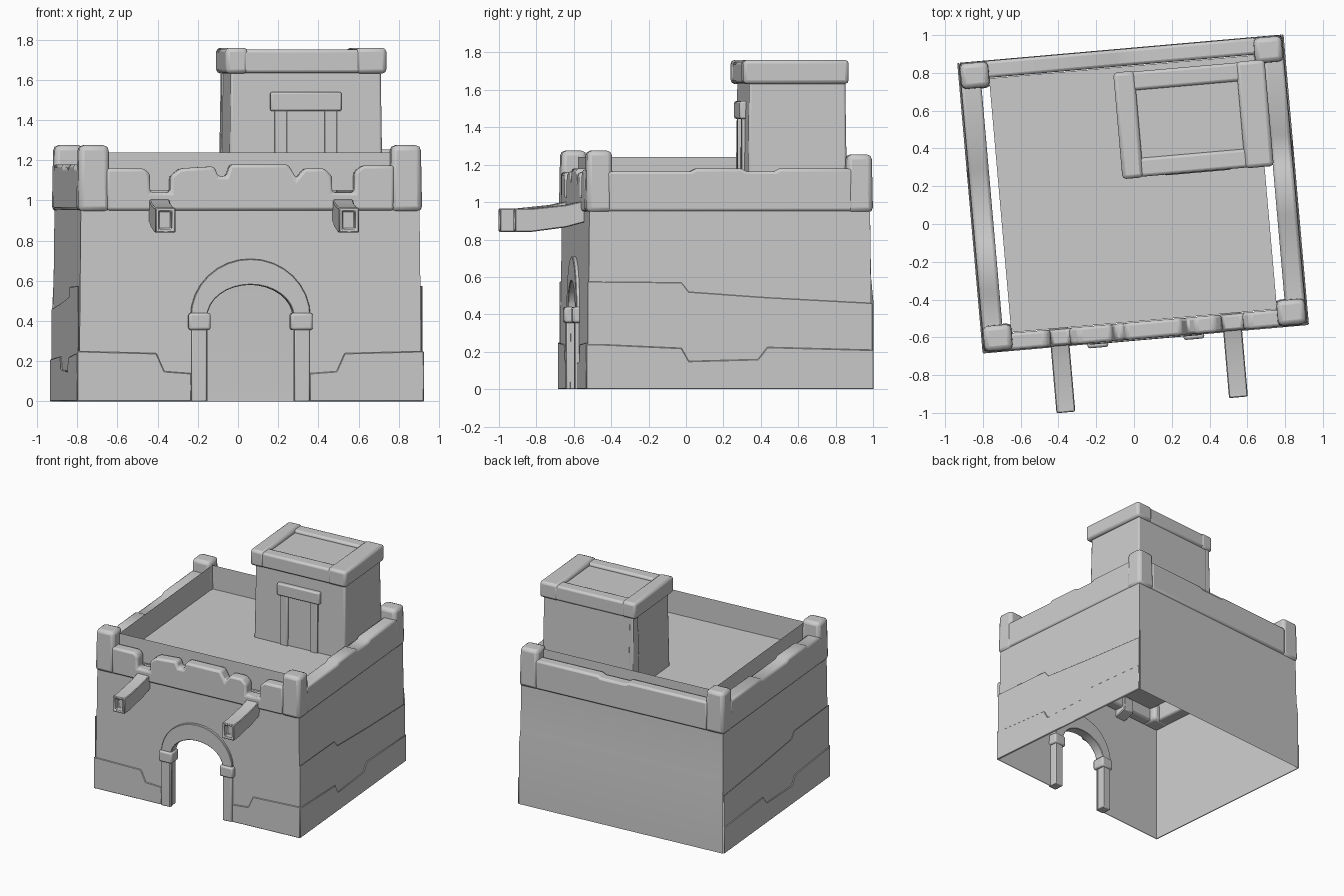
import bpy, bmesh, math
from mathutils import Matrix

cube = bpy.data.objects.get("Cube")
if cube:
    bpy.data.objects.remove(cube, do_unlink=True)

# One stone grey for everything
stone = bpy.data.materials.new("stone_grey")
stone.use_nodes = True
GREY = (0.6, 0.6, 0.6, 1)
stone.diffuse_color = GREY
stone.node_tree.nodes["Principled BSDF"].inputs["Base Color"].default_value = GREY

# The whole building is turned slightly about z
FRAME = Matrix.Translation((-0.005, 0.16, 0)) @ Matrix.Rotation(math.radians(5), 4, 'Z')
made = []


def finish(name, bm, bevel=0, segments=2, fix=True):
    if fix:
        bmesh.ops.recalc_face_normals(bm, faces=bm.faces[:])
    me = bpy.data.meshes.new(name)
    bm.to_mesh(me)
    bm.free()
    me.transform(FRAME)
    me.materials.append(stone)
    ob = bpy.data.objects.new(name, me)
    bpy.context.collection.objects.link(ob)
    if bevel:
        mod = ob.modifiers.new("Rounding", 'BEVEL')
        mod.width, mod.segments = bevel, segments
        mod.limit_method = 'ANGLE'
    made.append(ob)
    return ob


def block(name, x, y, z, bevel=0.012, taper=0.0):
    """Box from (min, max) pairs; taper pulls the top edges in."""
    bm = bmesh.new()
    bmesh.ops.create_cube(bm, size=1)
    for v in bm.verts:
        t = taper if v.co.z > 0 else 0
        v.co = (x[v.co.x > 0] - math.copysign(t, v.co.x),
                y[v.co.y > 0] - math.copysign(t, v.co.y),
                z[v.co.z > 0])
    return finish(name, bm, bevel)


def place(side, u, d, z):
    return {"front": (u, -d, z), "back": (u, d, z),
            "left": (d, u, z), "right": (-d, u, z)}[side]


def plate(name, side, outline, d0, d1, bevel=0.004, segments=1):
    """Outline in the plane of a wall, extruded from depth d0 to d1."""
    bm = bmesh.new()
    a = [bm.verts.new(place(side, u, d0, z)) for u, z in outline]
    b = [bm.verts.new(place(side, u, d1, z)) for u, z in outline]
    bm.faces.new(a)
    bm.faces.new(b[::-1])
    n = len(a)
    for i in range(n):
        bm.faces.new((a[i], a[(i + 1) % n], b[(i + 1) % n], b[i]))
    return finish(name, bm, bevel, segments)


def sheet(name, pts):
    bm = bmesh.new()
    bm.faces.new([bm.verts.new(p) for p in pts])
    return finish(name, bm, fix=False)


def arc(half, spring, apex, steps=16):
    return [(-half * math.cos(math.pi * i / steps),
             spring + (apex - spring) * math.sin(math.pi * i / steps))
            for i in range(steps + 1)]


# Thin side walls, open below, leaning in slightly
WX, WY, TOP, LEAN = 0.856, 0.763, 0.96, 0.01
SPRING = 0.42
for side, s in (("left", 1), ("right", -1)):
    pts = [place(side, -WY, WX, 0), place(side, WY, WX, 0),
           place(side, WY - LEAN, WX - LEAN, TOP), place(side, LEAN - WY, WX - LEAN, TOP)]
    sheet(side + "_wall", pts[::s])

# Back wall with a sloping ledge
bm = bmesh.new()
rows = [[bm.verts.new((x, WY + d, z)) for x in (e - WX, WX - e)]
        for d, z, e in ((0.008, 0, 0), (0.007, 0.47, 0), (-0.005, 0.60, 0.006), (-LEAN, TOP, LEAN))]
for r, q in zip(rows, rows[1:]):
    bm.faces.new((r[1], r[0], q[0], q[1]))
finish("back_wall", bm, fix=False)

# Front wall in two mirrored halves around the gateway
inner = arc(0.215, SPRING, 0.58)
outline = [(-WX, 0), (-0.215, 0)] + inner[:9] + [(0, TOP), (-WX + LEAN, TOP)]
for s, label in ((1, "right"), (-1, "left")):
    pts = [(s * u, -WY + LEAN * z / TOP, z) for u, z in outline]
    sheet("front_wall_" + label, pts[::s])

# Gateway surround
outer = arc(0.30, SPRING, 0.71)
plate("gate_arch", "front", outer + inner[::-1], 0.70, 0.776)
for s, label in ((1, "left"), (-1, "right")):
    span = sorted((s * 0.22, s * 0.295))
    block("gate_jamb_" + label, span, (-0.782, -0.70), (0, 0.36), 0.006)
    span = sorted((s * 0.20, s * 0.31))
    block("gate_capital_" + label, span, (-0.795, -0.69), (0.355, 0.44), 0.012)

# Stone courses standing proud of the walls
for side in ("left", "right"):
    plate(side + "_course", side, [(-0.764, 0.14), (0.764, 0.14), (0.764, 0.46),
          (0.2, 0.49), (-0.22, 0.52), (-0.26, 0.57), (-0.764, 0.575)], WX - 0.001, WX + 0.004)
    plate(side + "_plinth", side, [(-0.772, 0), (0.771, 0), (0.771, 0.21), (0.2, 0.225),
          (0.15, 0.16), (-0.22, 0.15), (-0.26, 0.22), (-0.7, 0.24), (-0.772, 0.24)],
          WX + 0.001, WX + 0.011)
for s, label in ((1, "left"), (-1, "right")):
    plate("front_plinth_" + label, "front",
          [(s * u, z) for u, z in ((0.295, 0), (0.866, 0), (0.866, 0.25), (0.47, 0.24),
                                   (0.43, 0.15), (0.295, 0.14))], WY + 0.001, WY + 0.010)

# Roof deck with upright linings behind the parapets
FX, FY, DECK, LINING = 0.706, 0.675, 1.05, 1.24
sheet("roof_deck", [(-FX, -FY, DECK), (FX, -FY, DECK), (FX, FY, DECK), (-FX, FY, DECK)])
for side, half, d in (("front", FX, FY), ("back", FX, FY), ("right", FY, FX)):
    sheet(side + "_lining", [place(side, -half, d, DECK), place(side, half, d, DECK),
                             place(side, half, d, LINING), place(side, -half, d, LINING)])

# Corner posts
for sx, lx in ((1, "left"), (-1, "right")):
    for sy, ly in ((1, "back"), (-1, "front")):
        top = 1.255 if (sx, sy) == (1, 1) else 1.275
        block(f"{ly}_{lx}_post", sorted((sx * 0.70, sx * 0.860)),
              sorted((sy * 0.625, sy * 0.770)), (0.945, top), 0.026, 0.006)

# Parapets: continuous bands with worn, stepped tops
PARAPETS = {
    "front": [(-0.66, 1.16), (-0.53, 1.16), (-0.50, 1.13), (-0.50, 1.04), (-0.40, 1.04),
              (-0.40, 1.12), (-0.35, 1.16), (-0.18, 1.17), (-0.16, 1.12), (-0.12, 1.12),
              (-0.10, 1.18), (0.19, 1.18), (0.23, 1.11), (0.27, 1.16), (0.37, 1.16),
              (0.41, 1.12), (0.41, 1.04), (0.52, 1.04), (0.52, 1.14), (0.56, 1.175), (0.66, 1.175)],
    "back": [(-0.66, 1.18), (-0.06, 1.18), (-0.03, 1.165), (0.17, 1.165), (0.20, 1.18), (0.66, 1.18)],
    "left": [(-0.60, 1.165), (-0.21, 1.165), (-0.18, 1.18), (0.06, 1.18), (0.09, 1.165),
             (0.24, 1.165), (0.27, 1.18), (0.60, 1.18)],
    "right": [(-0.60, 1.165), (-0.47, 1.165), (-0.44, 1.18), (-0.19, 1.18), (-0.16, 1.165),
              (0.19, 1.165), (0.22, 1.18), (0.60, 1.18)],
}
for side, tops in PARAPETS.items():
    d0, d1 = (0.678, 0.768) if side in ("front", "back") else (0.75, 0.857)
    band = [(tops[0][0] - 0.06, 0.95)] + [(tops[0][0] - 0.06, tops[0][1])] + tops[1:-1] + \
           [(tops[-1][0] + 0.06, tops[-1][1]), (tops[-1][0] + 0.06, 0.95)]
    plate(side + "_parapet", side, band, d0, d1, 0.016, 2)

# Projecting beams, bowed along their length, with hollow ends
BEAM = [(-1.122, 0.84, 0.965), (-1.04, 0.84, 0.965), (-0.85, 0.865, 0.985),
        (-0.72, 0.90, 1.015), (-0.66, 0.925, 1.04)]
for x, label in ((0.462, "left"), (-0.455, "right")):
    bm = bmesh.new()
    rings = []
    for y, lo, hi in BEAM:
        rings.append([bm.verts.new((x + u, y, z)) for u, z in
                      ((-0.05, lo), (0.05, lo), (0.05, hi), (-0.05, hi))])
    for r, q in zip(rings, rings[1:]):
        for i in range(4):
            j = (i + 1) % 4
            bm.faces.new((r[i], r[j], q[j], q[i]))
    bm.faces.new(rings[-1])
    end = bm.faces.new(rings[0][::-1])
    bmesh.ops.recalc_face_normals(bm, faces=bm.faces[:])
    bmesh.ops.inset_region(bm, faces=[end], thickness=0.026)
    hole = bmesh.ops.extrude_face_region(bm, geom=[end])["geom"]
    for v in hole:
        if isinstance(v, bmesh.types.BMVert):
            v.co.y += 0.05
    bmesh.ops.delete(bm, geom=[end], context='FACES')
    finish("beam_" + label, bm, 0.005, 1)

# Rooftop tower
TX, TY = 0.353, 0.365


def tower(name, x, y, z, bevel=0.01, taper=0.0):
    return block(name, [TX + v for v in x], [TY + v for v in y], z, bevel, taper)


BASE = DECK - 0.01
tower("tower_body", (-0.382, 0.385), (-0.258, 0.275), (BASE, 1.66), 0.012, 0.009)
tower("tower_corner_strip", (-0.388, -0.34), (0.19, 0.281), (BASE, 1.65), 0.006, 0.009)
tower("tower_cap", (-0.39, 0.39), (-0.272, 0.27), (1.64, 1.73), 0.012)
tower("cap_rim_front", (-0.36, 0.36), (-0.279, -0.18), (1.634, 1.752), 0.016)
tower("cap_rim_back", (-0.36, 0.36), (0.18, 0.279), (1.634, 1.752), 0.016)
tower("cap_rim_right", (-0.402, -0.29), (-0.283, 0.283), (1.632, 1.760), 0.020)
tower("cap_rim_left", (0.25, 0.402), (-0.283, 0.283), (1.632, 1.760), 0.020)

# Tower doorway
for s, label in ((1, "left"), (-1, "right")):
    tower("door_post_" + label, sorted((s * 0.095, s * 0.155)), (-0.270, -0.23), (BASE, 1.46), 0.006)
tower("door_lintel", (-0.178, 0.178), (-0.283, -0.23), (1.445, 1.54), 0.010)

bpy.ops.object.select_all(action='DESELECT')
for ob in made:
    ob.select_set(True)
bpy.context.view_layer.objects.active = made[0]
bpy.ops.object.shade_smooth_by_angle(angle=math.radians(35))
